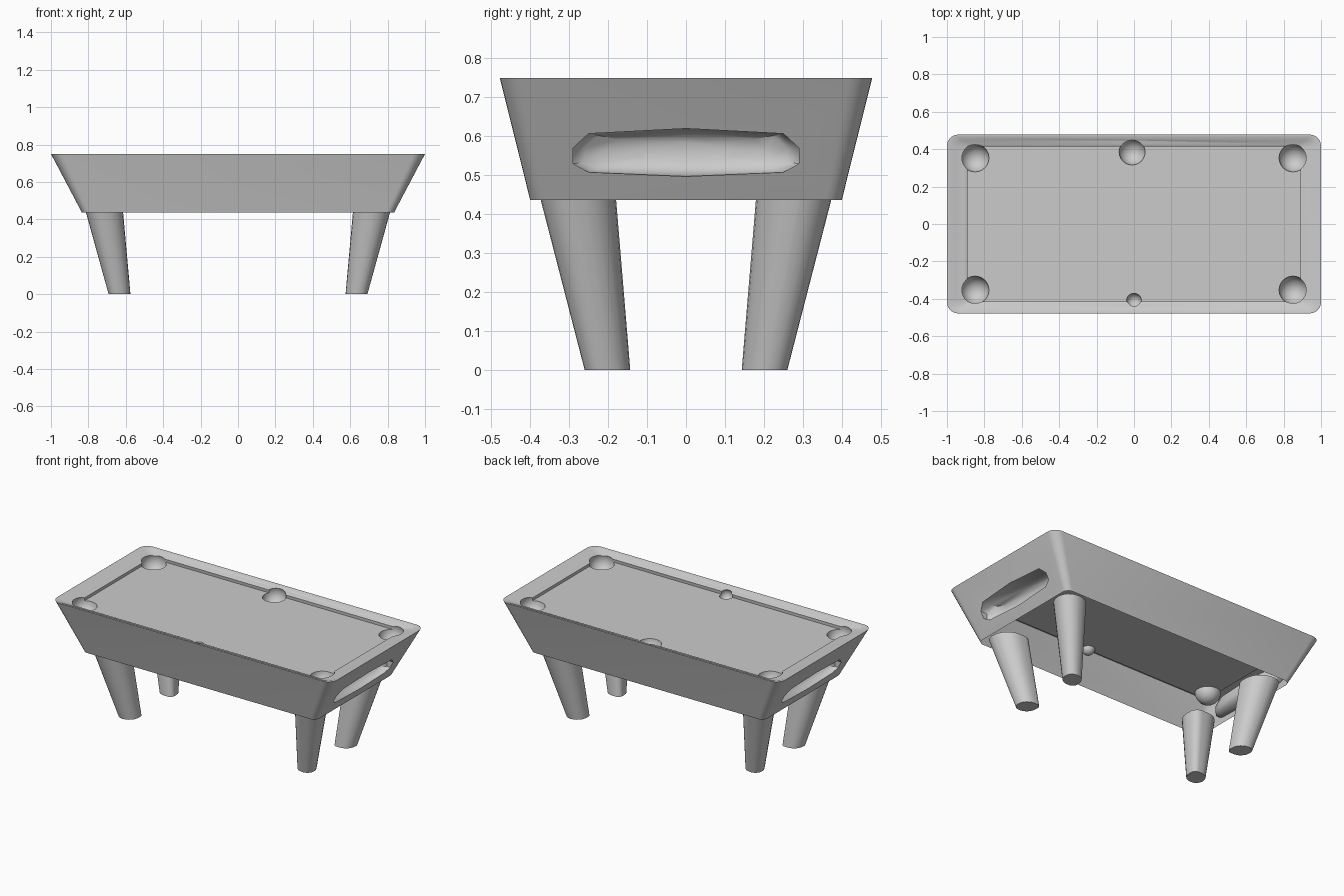
import bpy, bmesh, math

if "Cube" in bpy.data.objects:
    bpy.data.objects.remove(bpy.data.objects["Cube"])


def rounded_rect(x0, x1, y0, y1, radii, z, seg=6):
    """Rounded rectangle outline, radii ordered +x+y, -x+y, -x-y, +x-y."""
    corners = [(x1, y1, -1, -1), (x0, y1, 1, -1), (x0, y0, 1, 1), (x1, y0, -1, 1)]
    pts = []
    for i, ((cx, cy, sx, sy), r) in enumerate(zip(corners, radii)):
        for k in range(seg + 1):
            a = math.pi / 2 * (i + k / seg)
            pts.append((cx + sx * r + r * math.cos(a), cy + sy * r + r * math.sin(a), z))
    return pts


def loft(name, rings):
    """Skin a stack of equal outlines and cap both ends."""
    bm = bmesh.new()
    loops = [[bm.verts.new(p) for p in ring] for ring in rings]
    n = len(loops[0])
    for a, b in zip(loops, loops[1:]):
        for i in range(n):
            j = (i + 1) % n
            bm.faces.new((a[i], a[j], b[j], b[i]))
    bm.faces.new(loops[0][::-1])
    bm.faces.new(loops[-1])
    bmesh.ops.recalc_face_normals(bm, faces=bm.faces)
    me = bpy.data.meshes.new(name)
    bm.to_mesh(me)
    bm.free()
    ob = bpy.data.objects.new(name, me)
    bpy.context.collection.objects.link(ob)
    return ob


def smooth(ob, deg=40):
    bpy.ops.object.select_all(action='DESELECT')
    ob.select_set(True)
    bpy.context.view_layer.objects.active = ob
    bpy.ops.object.shade_smooth_by_angle(angle=math.radians(deg))


def cut(target, cutter):
    """Apply a boolean difference and remove the cutter."""
    m = target.modifiers.new("cut", 'BOOLEAN')
    m.operation = 'DIFFERENCE'
    m.solver = 'EXACT'
    m.object = cutter
    cutter.hide_render = True
    bpy.context.view_layer.objects.active = target
    bpy.ops.object.modifier_apply(modifier=m.name)
    bpy.data.objects.remove(cutter)


# Tapered body with raised rim, cushions and sunken playing surface
profile = [(.835, .400, .040, .437), (1.0, .478, .060, .75), (.985, .465, .050, .75),
           (.955, .447, .040, .738), (.905, .425, .025, .733), (.89, .415, .015, .728),
           (.892, .417, .015, .708)]
body = loft("table_body", [rounded_rect(-x, x, -y, y, [r] * 4, z) for x, y, r, z in profile])

# Corner and side pockets
pockets = [(sx * .85, sy * .353, .075) for sx in (-1, 1) for sy in (-1, 1)]
pockets += [(-.01, .385, .07), (0, -.41, .04)]
for x, y, r in pockets:
    bpy.ops.mesh.primitive_uv_sphere_add(segments=24, ring_count=12, radius=r, location=(x, y, .71))
    cut(body, bpy.context.object)

# Scooped ball-return opening in each end
outline = [(-.29, .57), (-.25, .607), (0, .62), (.25, .607), (.29, .57),
           (.29, .53), (.25, .508), (0, .497), (-.25, .508), (-.29, .53)]
for s in (-1, 1):
    rings = []
    for x, f in ((1.02, 1.0), (.86, 1.0), (.83, .9), (.81, .7), (.80, .4)):
        rings.append([(s * x, y * f, .56 + (z - .56) * f) for y, z in outline])
    cut(body, loft("return_cutter", rings))

# The underside of the body is open
bm = bmesh.new()
bm.from_mesh(body.data)
under = [f for f in bm.faces if all(v.co.z < .44 for v in f.verts)]
bmesh.ops.delete(bm, geom=under, context='FACES')
bm.to_mesh(body.data)
bm.free()
smooth(body)

# Splayed tapered legs, oval along the diagonal
for name, sx, sy in (("front_left_leg", -1, -1), ("front_right_leg", 1, -1),
                     ("back_left_leg", -1, 1), ("back_right_leg", 1, 1)):
    rings = [rounded_rect(.575, .692, .143, .26, (.045, .066, .03, .066), 0),
             rounded_rect(.615, .815, .18, .375, (.08, .11, .05, .11), .445)]
    smooth(loft(name, [[(sx * x, sy * y, z) for x, y, z in r] for r in rings]))
